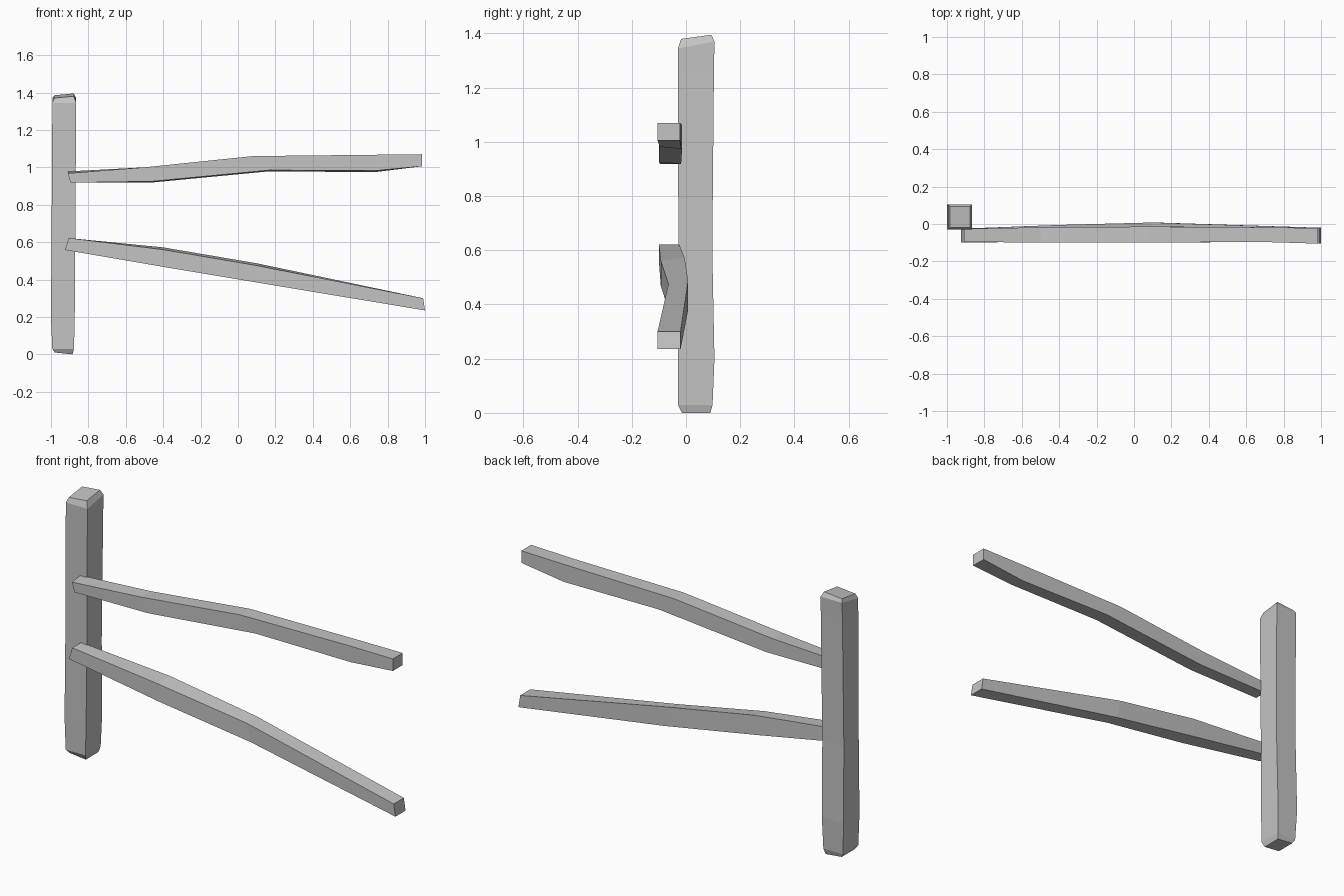
import bpy
import bmesh

default_cube = bpy.data.objects.get("Cube")
if default_cube:
    bpy.data.objects.remove(default_cube, do_unlink=True)

# One plain grey for the whole fence
grey = bpy.data.materials.new("weathered grey")
grey.use_nodes = True
colour = (0.55, 0.55, 0.55, 1)
grey.diffuse_color = colour
grey.node_tree.nodes["Principled BSDF"].inputs["Base Color"].default_value = colour


def loft(name, rings):
    """Join four-cornered rings into a closed, flat-shaded beam."""
    bm = bmesh.new()
    loops = [[bm.verts.new(corner) for corner in ring] for ring in rings]
    for lower, upper in zip(loops, loops[1:]):
        for i in range(4):
            j = (i + 1) % 4
            bm.faces.new((lower[i], lower[j], upper[j], upper[i]))
    bm.faces.new(loops[0])
    bm.faces.new(loops[-1])
    bmesh.ops.recalc_face_normals(bm, faces=bm.faces)
    mesh = bpy.data.meshes.new(name)
    bm.to_mesh(mesh)
    bm.free()
    mesh.materials.append(grey)
    beam = bpy.data.objects.new(name, mesh)
    bpy.context.collection.objects.link(beam)
    return beam


def post_ring(left, right, front, back, height, rise_x=0, rise_y=0):
    """Level or tilted ring; the rises lift the right and back corners."""
    return [
        (left, front, height),
        (right, front, height + rise_x),
        (right, back, height + rise_x + rise_y),
        (left, back, height + rise_y),
    ]


def rail_ring(top, bottom, front, back, lift=0, drop=0):
    """Upright ring; lift and drop move the back edges up and down."""
    (top_x, top_z), (bottom_x, bottom_z) = top, bottom
    return [
        (top_x, front, top_z),
        (top_x, back, top_z + lift),
        (bottom_x, back, bottom_z - drop),
        (bottom_x, front, bottom_z),
    ]


# Upright post with worn, chamfered ends
loft("post", [
    post_ring(-0.98, -0.885, -0.015, 0.09, 0.01, rise_x=-0.01),
    post_ring(-0.993, -0.877, -0.03, 0.098, 0.03),
    post_ring(-1.0, -0.873, -0.03, 0.105, 0.2),
    post_ring(-0.997, -0.87, -0.028, 0.097, 0.6),
    post_ring(-0.993, -0.866, -0.03, 0.103, 1.25),
    post_ring(-0.992, -0.865, -0.03, 0.105, 1.345, rise_y=0.025),
    post_ring(-0.983, -0.878, -0.018, 0.094, 1.37, rise_x=0.01, rise_y=0.015),
])

# Upper rail, bending gently upward
loft("upper_rail", [
    rail_ring((-0.91, 0.968), (-0.895, 0.918), -0.095, -0.025, lift=0.01),
    rail_ring((-0.5, 1.0), (-0.46, 0.925), -0.1, -0.018, drop=0.006),
    rail_ring((0.08, 1.06), (0.17, 0.985), -0.098, -0.014, drop=0.006),
    rail_ring((0.72, 1.067), (0.73, 0.982), -0.097, -0.018, drop=0.008),
    rail_ring((0.985, 1.07), (0.985, 1.006), -0.105, -0.022),
])

# Lower rail, sagging to the free end and bowed toward the back
loft("lower_rail", [
    rail_ring((-0.905, 0.622), (-0.925, 0.558), -0.1, -0.025),
    rail_ring((-0.4, 0.56), (-0.4, 0.468), -0.093, -0.005, lift=0.012),
    rail_ring((0.1, 0.475), (0.12, 0.381), -0.065, 0.008, lift=0.012),
    rail_ring((0.99, 0.3), (1.0, 0.235), -0.105, -0.02),
])
